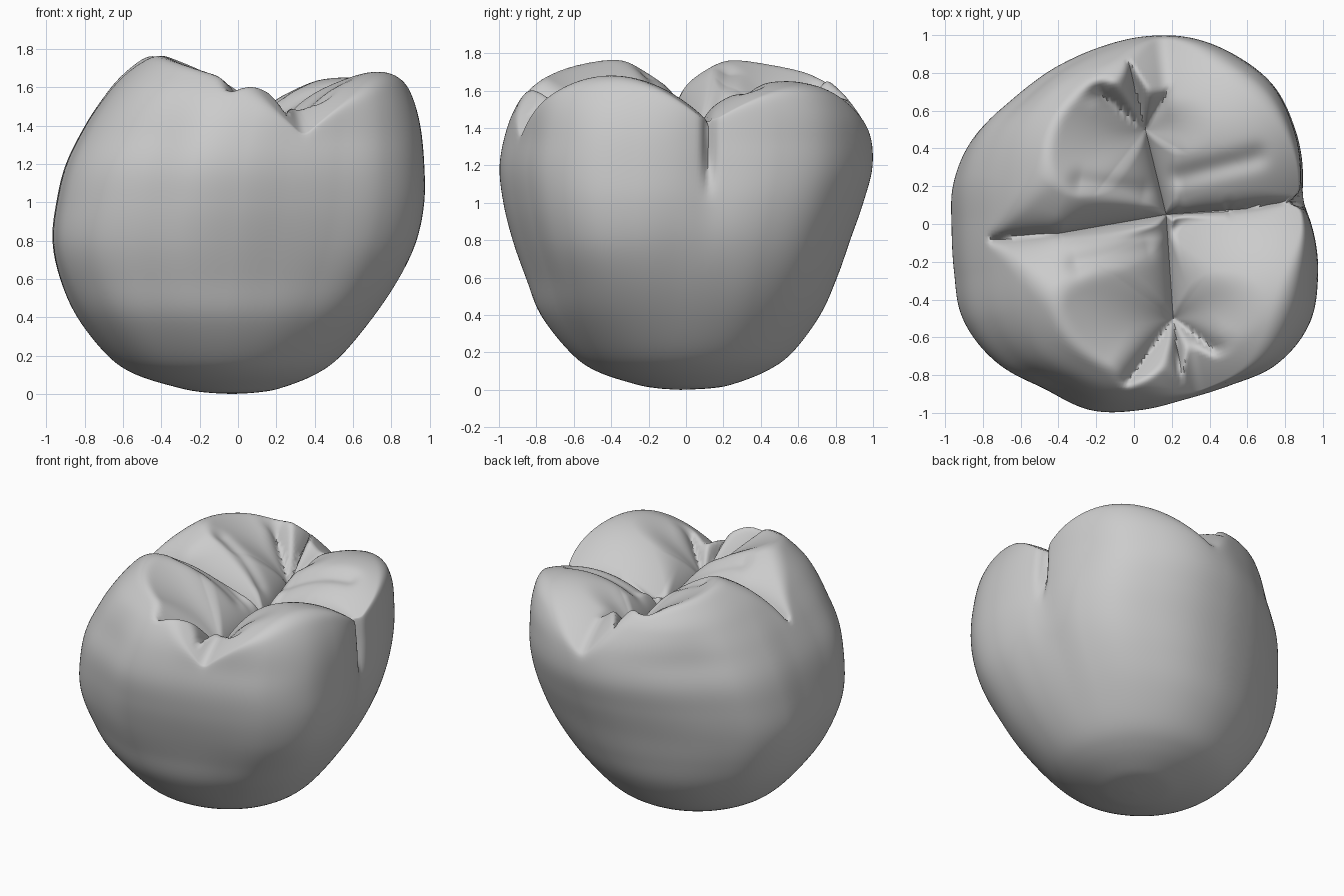
import bpy, bmesh
from math import atan2, cos, exp, floor, hypot, pi, sin, sqrt

cube = bpy.data.objects.get("Cube")
if cube:
    bpy.data.objects.remove(cube)

COLUMNS, STEPS, DISC_ROWS = 320, 6, 90
RISE, SHARP, SOFT = 0.75, 0.005, 0.03

# Outline radius every fifteen degrees, counter-clockwise from +x
outline = [.94, .93, .98, 1.03, 1.03, 1.02, .99, .96, .95, .955, .99, .985,
           .96, .98, 1.04, 1.05, 1.01, 1.02, .985, .96, .985, 1.05, 1.06, 1]

# Body levels: height, then x and y extents
levels = [(0, -.03, -.03, -.03, -.03), (.008, -.17, .1, -.15, .13),
          (.03, -.3, .22, -.27, .25),
          (.1, -.53, .4, -.48, .43), (.2, -.68, .54, -.62, .57),
          (.4, -.84, .71, -.78, .72), (.6, -.93, .84, -.86, .81),
          (.8, -.97, .93, -.93, .88), (1, -.95, .97, -.98, .95),
          (1.2, -.9, .97, -1, 1), (1.4, -.8, .95, -.96, .98),
          (1.55, -.7, .91, -.89, .9), (1.66, -.61, .85, -.79, .79),
          (1.76, -.5, .74, -.67, .67), (1.82, -.4, .6, -.52, .5)]

# Fissures on the chewing surface: softness, then points of x, y, floor height
middle, front_pit, back_pit = (.17, .05, 1.3), (.21, -.5, 1.3), (.06, .5, 1.33)
fissures = [
    (SHARP, front_pit, middle, back_pit),
    (SHARP, middle, (.5, .07, 1.38), (.95, .14, 1.42)),
    (SHARP, middle, (-.4, -.05, 1.52), (-.75, -.08, 1.39)),
    (SHARP, front_pit, (.25, -.84, 1.46)),
    (SOFT, front_pit, (-.03, -.83, 1.54)),
    (SOFT, front_pit, (.42, -.66, 1.46)),
    (SHARP, back_pit, (-.03, .87, 1.54)),
    (SOFT, back_pit, (-.17, .68, 1.53)),
    (SOFT, back_pit, (.2, .74, 1.53)),
]
wrinkles = [[(.24, .25, 0), (.64, .35, 0)], [(.06, -.13, 0), (-.3, -.21, 0)],
            [(.04, .17, 0), (-.28, .22, 0)]]

# Cusp tips: x, y, height
cusps = [(-.34, -.56, 1.81), (-.37, .44, 1.81), (.74, -.4, 1.68), (.55, .53, 1.65)]


def catmull(a, b, c, d, t):
    return b + .5 * t * (c - a + t * (2 * a - 5 * b + 4 * c - d + t * (3 * (b - c) + d - a)))


def smooth_min(a, b, k):
    h = max(k - abs(a - b), 0) / k
    return min(a, b) - h * h * k / 4


def smooth_step(low, high, v):
    t = min(max((v - low) / (high - low), 0), 1)
    return t * t * (3 - 2 * t)


def segment(p, q, x, y):
    """Distance to a fissure segment and its floor height there."""
    dx, dy = q[0] - p[0], q[1] - p[1]
    t = min(max(((x - p[0]) * dx + (y - p[1]) * dy) / (dx * dx + dy * dy), 0), 1)
    return hypot(x - p[0] - t * dx, y - p[1] - t * dy), p[2] + t * (q[2] - p[2])


def chewing_height(x, y):
    h = 0
    for cx, cy, top in cusps:
        h = -smooth_min(-h, .8 * (x - cx) ** 2 + .9 * (y - cy) ** 2 - top, .06)
    for soft, *line in fissures:
        for p, q in zip(line, line[1:]):
            d, base = segment(p, q, x, y)
            h = smooth_min(h, base + RISE * (sqrt(d + soft) - sqrt(soft)), .04)
    for p, q in wrinkles:
        h -= .03 * exp(-(segment(p, q, x, y)[0] / .06) ** 2)
    return h


def outline_point(column):
    """Points on the round base, the widest outline and the squarer cusps."""
    a = column / COLUMNS * 2 * pi
    u = column / COLUMNS * len(outline)
    i = floor(u)
    r = catmull(*(outline[(i + k) % len(outline)] for k in (-1, 0, 1, 2)), u - i)
    box = (abs(cos(a)) ** 3 + abs(sin(a)) ** 3) ** (-1 / 3)
    return [(cos(a), sin(a)), (r * cos(a) / .965, r * sin(a)), (box * cos(a), box * sin(a))]


def level_at(u):
    i = min(floor(u), len(levels) - 2)
    ids = [min(max(i + k, 0), len(levels) - 1) for k in (-1, 0, 1, 2)]
    return [catmull(*(levels[j][n] for j in ids), u - i) for n in range(5)]


def crown_vertex(x, y, z):
    # Side groove between the two outer cusps on the left
    a = atan2(y, x) - .14
    side = smooth_step(.5, 1, hypot(x, y))
    pinch = .07 * exp(-(a / .035) ** 2) * smooth_step(1, 1.3, z)
    pinch += .035 * exp(-(a / .13) ** 2) * smooth_step(.6, 1.2, z)
    x, y = x * (1 - pinch * side), y * (1 - pinch * side)
    if z > 1:
        z = smooth_min(z, chewing_height(x, y), .05)
    return x, y, z


# Rings from the underside up to the shoulder, then inwards to the middle
rim = [outline_point(c) for c in range(COLUMNS)]
rings = []
for row in range(1, (len(levels) - 1) * STEPS + 1):
    z, x0, x1, y0, y1 = level_at(row / STEPS)
    low, high = 1 - smooth_step(0, .8, z), smooth_step(1.3, 1.8, z)
    weights = low, 1 - low - high, high
    ring = []
    for shapes in rim:
        ox, oy = (sum(w * s[n] for w, s in zip(weights, shapes)) for n in (0, 1))
        ring.append(((x0 + x1 + (x1 - x0) * ox) / 2, (y0 + y1 + (y1 - y0) * oy) / 2, max(z, 0)))
    rings.append(ring)
shoulder = rings[-1]
for row in range(1, DISC_ROWS):
    t = row / DISC_ROWS
    rings.append([(x + (middle[0] - x) * t, y + (middle[1] - y) * t, z) for x, y, z in shoulder])

bm = bmesh.new()
loops = [[bm.verts.new(crown_vertex(*p)) for p in ring] for ring in rings]
bottom = bm.verts.new((-.03, -.03, 0))
centre = bm.verts.new(crown_vertex(middle[0], middle[1], levels[-1][0]))
for c in range(COLUMNS):
    n = (c + 1) % COLUMNS
    bm.faces.new((bottom, loops[0][n], loops[0][c]))
    bm.faces.new((centre, loops[-1][c], loops[-1][n]))
    for low, high in zip(loops, loops[1:]):
        bm.faces.new((low[c], low[n], high[n], high[c]))
bmesh.ops.recalc_face_normals(bm, faces=bm.faces)
mesh = bpy.data.meshes.new("tooth_crown")
bm.to_mesh(mesh)
bm.free()

crown = bpy.data.objects.new("tooth_crown", mesh)
bpy.context.collection.objects.link(crown)

# Plain grey material
grey = bpy.data.materials.new("light_grey")
grey.use_nodes = True
colour = (.6, .6, .6, 1)
grey.diffuse_color = colour
grey.node_tree.nodes["Principled BSDF"].inputs["Base Color"].default_value = colour
mesh.materials.append(grey)

bpy.context.view_layer.objects.active = crown
crown.select_set(True)
bpy.ops.object.shade_smooth_by_angle(angle=pi / 3)
